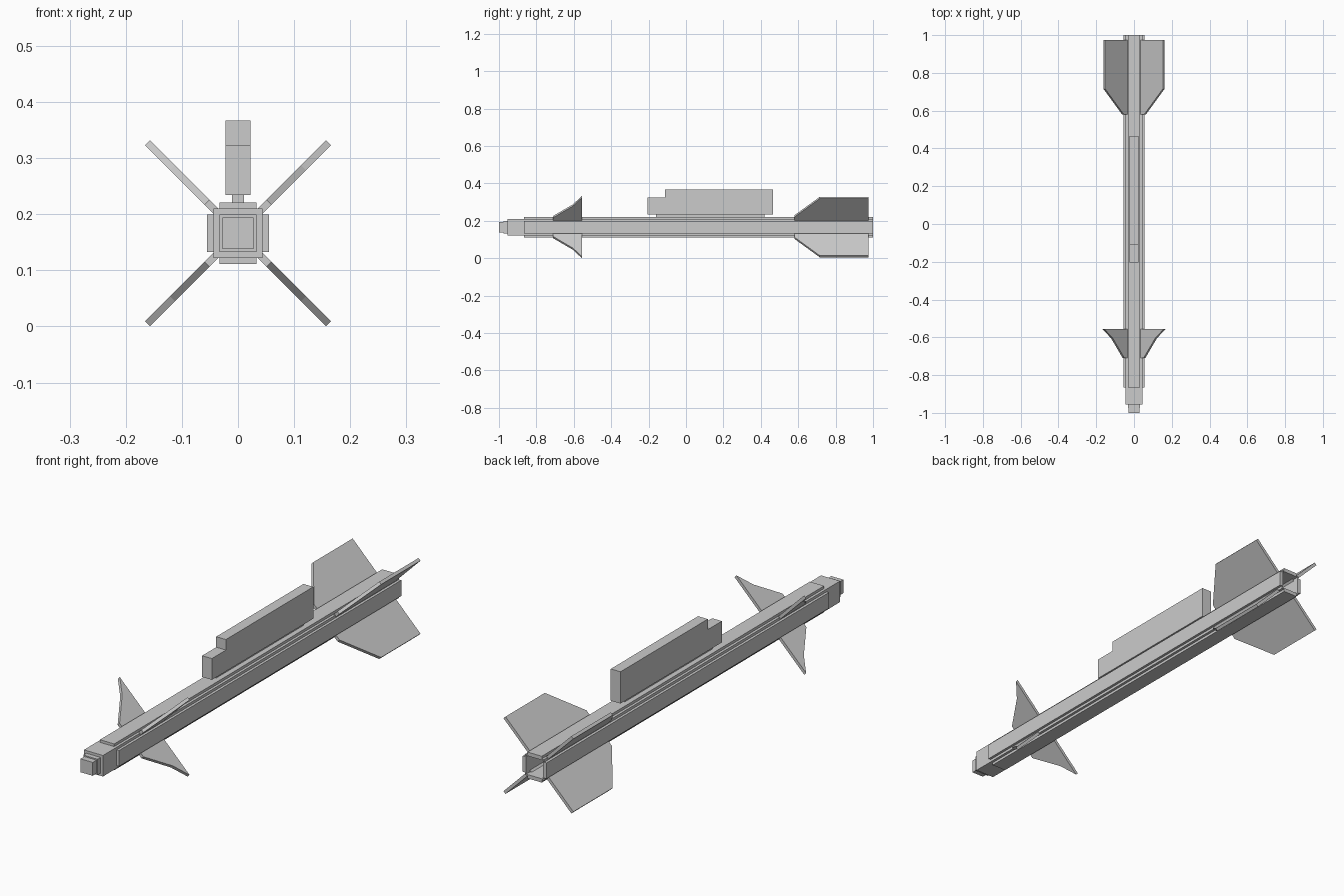
import bpy, bmesh, math
from mathutils import Vector, Matrix

if "Cube" in bpy.data.objects:
    bpy.data.objects.remove(bpy.data.objects["Cube"])

CZ = 0.166  # height of the body axis


def finish(name, bm):
    bmesh.ops.recalc_face_normals(bm, faces=bm.faces)
    mesh = bpy.data.meshes.new(name)
    bm.to_mesh(mesh)
    bm.free()
    obj = bpy.data.objects.new(name, mesh)
    bpy.context.collection.objects.link(obj)
    return obj


def box_mesh(lo, hi):
    lo, hi = Vector(lo), Vector(hi)
    bm = bmesh.new()
    bmesh.ops.create_cube(bm, size=1, matrix=Matrix.Translation((lo + hi) / 2)
                          @ Matrix.Diagonal((*(hi - lo), 1)))
    return bm


def square_bar(r, y0, y1):
    return box_mesh((-r, y0, CZ - r), (r, y1, CZ + r))


def prism(name, points, thickness, matrix):
    # outline given as (outward distance, y), extruded symmetrically in thickness
    bm = bmesh.new()
    face = bm.faces.new([bm.verts.new((r, y, -thickness / 2)) for r, y in points])
    new = bmesh.ops.extrude_face_region(bm, geom=[face])["geom"]
    bmesh.ops.translate(bm, vec=(0, 0, thickness),
                        verts=[v for v in new if isinstance(v, bmesh.types.BMVert)])
    bm.transform(matrix)
    return finish(name, bm)


def around_axis(degrees):
    return Matrix.Translation((0, 0, CZ)) @ Matrix.Rotation(math.radians(degrees), 4, 'Y')


# Stepped nose
finish("nose_tip", square_bar(0.028, -1.0, -0.97))
finish("nose_collar", square_bar(0.033, -0.975, -0.95))

# Core tube with an open nozzle at the back
bm = square_bar(0.044, -0.955, 1.0)
bm.faces.ensure_lookup_table()
back = max(bm.faces, key=lambda f: f.calc_center_median().y)
bmesh.ops.inset_region(bm, faces=[back], thickness=0.007)
hole = bmesh.ops.extrude_face_region(bm, geom=[back])["geom"]
bmesh.ops.translate(bm, vec=(0, -0.25, 0),
                    verts=[v for v in hole if isinstance(v, bmesh.types.BMVert)])
if back.is_valid:
    bmesh.ops.delete(bm, geom=[back], context='FACES_ONLY')
finish("core_tube", bm)

# Four raised plates along the body
for i in range(4):
    bm = box_mesh((0.043, -0.865, -0.033), (0.055, 1.0, 0.033))
    bm.transform(around_axis(90 * i))
    finish(f"body_plate_{i + 1}", bm)

# Tail fins and front fins in an X arrangement
tail = [(0.05, 0.58), (0.083, 0.58), (0.222, 0.715), (0.222, 0.975), (0.05, 0.975)]
canard = [(0.05, -0.71), (0.078, -0.71), (0.165, -0.605), (0.228, -0.557), (0.05, -0.557)]
for i in range(4):
    m = around_axis(45 + 90 * i)
    prism(f"tail_fin_{i + 1}", tail, 0.013, m)
    prism(f"front_fin_{i + 1}", canard, 0.013, m)

# Mounting neck and notched rail on top
finish("rail_neck", box_mesh((-0.011, -0.16, 0.215), (0.011, 0.42, 0.238)))
rail = [(0.234, -0.205), (0.323, -0.205), (0.323, -0.112), (0.367, -0.112),
        (0.367, 0.465), (0.234, 0.465)]
prism("launch_rail", rail, 0.045, Matrix.Rotation(math.radians(-90), 4, 'Y'))
